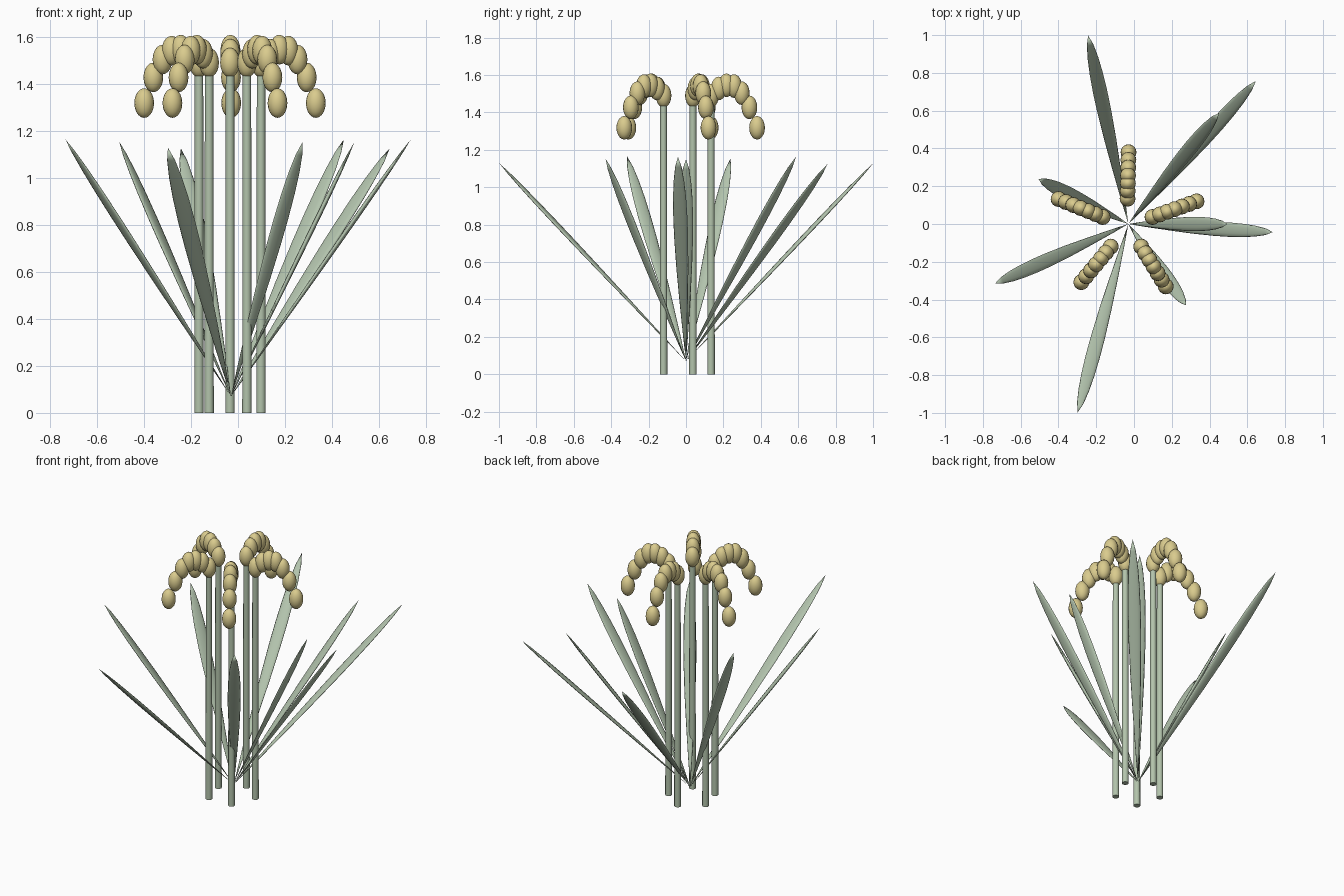
import bpy, bmesh
from math import cos, sin, pi
from mathutils import Vector

if "Cube" in bpy.data.objects:
    bpy.data.objects.remove(bpy.data.objects["Cube"])


def material(name, color):
    m = bpy.data.materials.new(name)
    m.diffuse_color = (*color, 1)
    m.use_nodes = True
    m.node_tree.nodes["Principled BSDF"].inputs["Base Color"].default_value = m.diffuse_color
    return m


STEM = material("stem_green", (0.45, 0.55, 0.41))
LEAF = material("leaf_green", (0.45, 0.55, 0.42))
BUD = material("bud_yellow", (0.70, 0.60, 0.27))


def finish(ob, name, mat):
    ob.name = name
    ob.data.materials.append(mat)
    for p in ob.data.polygons:
        p.use_smooth = True
    return ob


def blade(name, base, tip, width, thick):
    """Straight lance-shaped blade with a flat oval section."""
    profile = [(0.12, 0.27), (0.3, 0.6), (0.45, 0.84), (0.6, 0.98),
               (0.7, 1.0), (0.8, 0.92), (0.88, 0.75), (0.95, 0.46)]
    axis = tip - base
    side = axis.cross(Vector((0, 0, 1))).normalized()
    up = side.cross(axis).normalized()
    n = 12
    bm = bmesh.new()
    first, last = bm.verts.new(base), bm.verts.new(tip)
    rings = []
    for t, s in profile:
        c = base + axis * t
        rings.append([bm.verts.new(c + side * (width * s * cos(2 * pi * k / n))
                                   + up * (thick * s * sin(2 * pi * k / n)))
                      for k in range(n)])
    for k in range(n):
        j = (k + 1) % n
        bm.faces.new((first, rings[0][j], rings[0][k]))
        for a, b in zip(rings, rings[1:]):
            bm.faces.new((a[k], a[j], b[j], b[k]))
        bm.faces.new((rings[-1][k], rings[-1][j], last))
    bmesh.ops.recalc_face_normals(bm, faces=bm.faces)
    me = bpy.data.meshes.new(name)
    bm.to_mesh(me)
    bm.free()
    ob = bpy.data.objects.new(name, me)
    bpy.context.collection.objects.link(ob)
    return finish(ob, name, LEAF)


# leaves fanning out from the crown
base = Vector((-0.03, 0, 0.07))
tips = [(-0.243, 0.998, 1.125), (0.645, 0.757, 1.125), (0.45, 0.588, 1.163),
        (0.494, 0.0, 1.15), (0.735, -0.043, 1.163), (0.275, -0.43, 1.153),
        (-0.298, -0.998, 1.128), (-0.735, -0.315, 1.165), (-0.505, 0.238, 1.153)]
for i, t in enumerate(tips):
    blade(f"leaf_{i + 1}", base, Vector(t), 0.038, 0.0105)

# stems, each with an arching row of buds: (stem x, y, last bud x, y)
stems = [(-0.034, 0.134, -0.029, 0.38), (-0.166, 0.037, -0.399, 0.132),
         (-0.123, -0.12, -0.279, -0.308), (0.038, -0.12, 0.168, -0.33),
         (0.098, 0.037, 0.331, 0.12)]
bud_z = [1.49, 1.528, 1.545, 1.541, 1.503, 1.427, 1.318]
for i, (x, y, ex, ey) in enumerate(stems):
    bpy.ops.mesh.primitive_cone_add(vertices=12, radius1=0.02, radius2=0.018,
                                    depth=1.48, location=(x, y, 0.74))
    finish(bpy.context.object, f"stem_{i + 1}", STEM)
    bpy.ops.object.shade_smooth_by_angle()
    for k, z in enumerate(bud_z):
        f = k / (len(bud_z) - 1)
        bpy.ops.mesh.primitive_uv_sphere_add(
            segments=16, ring_count=10, radius=1,
            location=(x + (ex - x) * f, y + (ey - y) * f, z))
        ob = bpy.context.object
        ob.scale = (0.042, 0.042, 0.063)
        finish(ob, f"bud_{i + 1}_{k + 1}", BUD)
